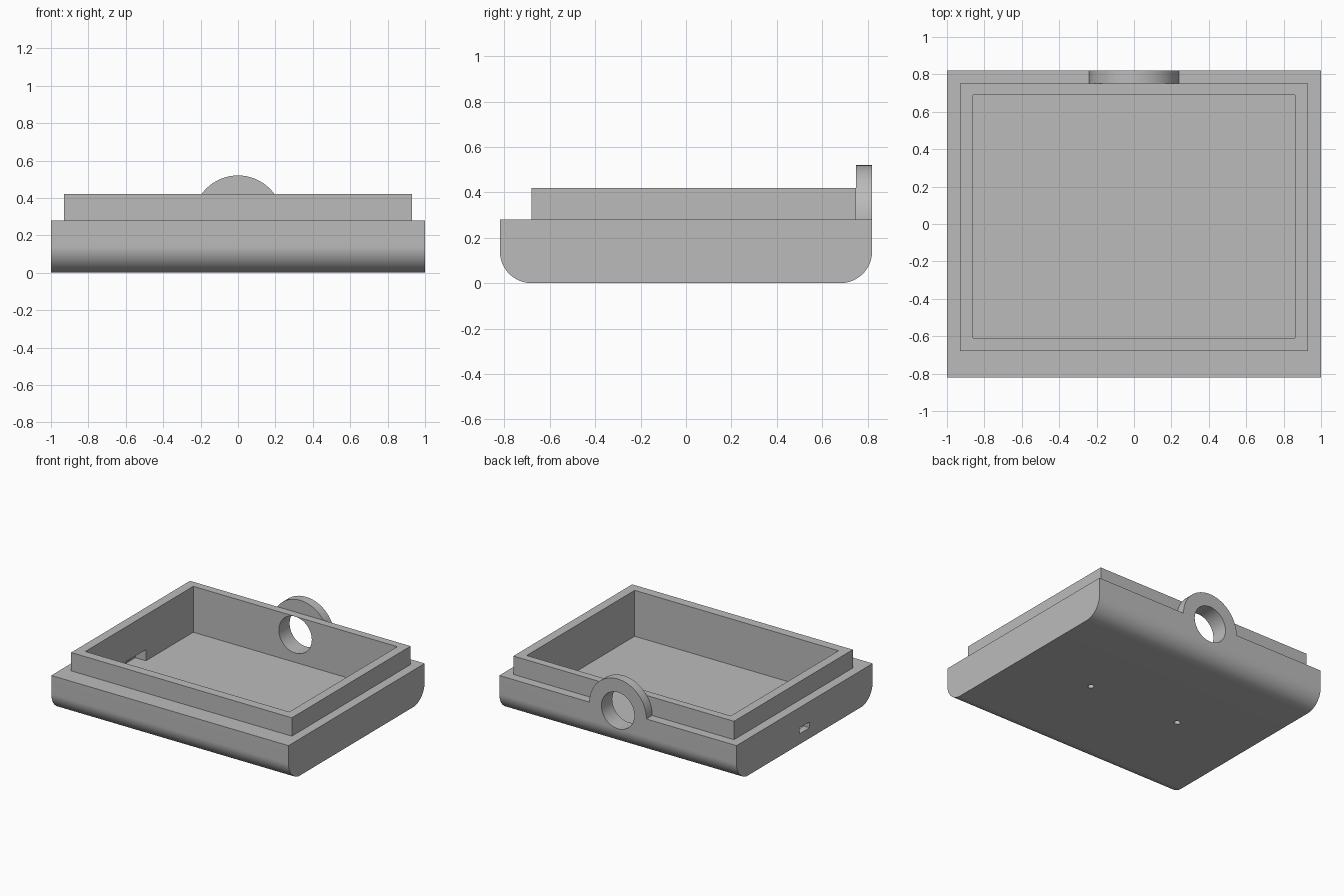
import bpy
import bmesh
from math import sin, cos, pi, radians
from mathutils import Vector

cube = bpy.data.objects.get("Cube")
if cube:
    bpy.data.objects.remove(cube)

grey = bpy.data.materials.new("plain grey")
grey.use_nodes = True
colour = (0.5, 0.5, 0.5, 1)
grey.diffuse_color = colour
grey.node_tree.nodes["Principled BSDF"].inputs["Base Color"].default_value = colour


def prism(name, outline, start, depth):
    """Extrude a closed outline of 3D points along one direction."""
    bm = bmesh.new()
    face = bm.faces.new([bm.verts.new(Vector(p) + Vector(start)) for p in outline])
    grown = bmesh.ops.extrude_face_region(bm, geom=[face])
    moved = [v for v in grown["geom"] if isinstance(v, bmesh.types.BMVert)]
    bmesh.ops.translate(bm, verts=moved, vec=depth)
    bmesh.ops.recalc_face_normals(bm, faces=bm.faces)
    mesh = bpy.data.meshes.new(name)
    bm.to_mesh(mesh)
    bm.free()
    mesh.materials.append(grey)
    obj = bpy.data.objects.new(name, mesh)
    bpy.context.collection.objects.link(obj)
    return obj


def box(name, x0, x1, y0, y1, z0, z1):
    corners = [(x0, y0, z0), (x1, y0, z0), (x1, y1, z0), (x0, y1, z0)]
    return prism(name, corners, (0, 0, 0), (0, 0, z1 - z0))


def arc(radius, start, end, steps):
    return [(radius * cos(start + (end - start) * i / steps),
             radius * sin(start + (end - start) * i / steps)) for i in range(steps + 1)]


WIDTH, BACK, RIM, TOP, FLOOR = 1.0, 0.82, 0.28, 0.42, 0.07
LIP_BACK, FILLET = 0.75, 0.14

# Base shell with rounded lower front and back edges
right = [(BACK - FILLET + a, FILLET + b) for a, b in arc(FILLET, -pi / 2, 0, 24)]
side = right + [(BACK, RIM), (-BACK, RIM)] + [(-y, z) for y, z in reversed(right)]
case = prism("case", [(0, y, z) for y, z in side], (-WIDTH, 0, 0), (2 * WIDTH, 0, 0))

# Raised lip and the half-round strap loop
lip = box("lip", -0.93, 0.93, -0.68, LIP_BACK, 0.2, TOP)
loop_outline = arc(0.24, 0, pi, 64) + [(-0.24, -0.05), (0.24, -0.05)]
loop = prism("strap_loop", [(x, 0, z) for x, z in loop_outline],
             (0, LIP_BACK, RIM), (0, BACK - LIP_BACK, 0))

# Cutters: cavity, loop hole, port with its inner pocket, and two blind pin holes
cavity = box("cavity_cutter", -0.86, 0.86, -0.61, 0.69, FLOOR, 0.8)
hole = prism("loop_hole_cutter", [(x, 0, z) for x, z in arc(0.139, 0, 2 * pi, 64)[:-1]],
             (0, 0.6, RIM), (0, 0.4, 0))
pocket = box("pocket_cutter", -0.95, -0.8, -0.12, 0.12, FLOOR, 0.155)
port = box("port_cutter", -1.1, -0.9, -0.06, 0.06, 0.08, 0.125)
pins = [prism("pin_hole_cutter", [(x, y, 0) for x, y in arc(0.022, 0, 2 * pi, 24)[:-1]],
              (px, 0, -0.05), (0, 0, 0.085)) for px in (-0.39, 0.39)]

steps = [(lip, "UNION"), (loop, "UNION")]
steps += [(c, "DIFFERENCE") for c in [cavity, hole, pocket, port] + pins]
for tool, operation in steps:
    mod = case.modifiers.new(tool.name, "BOOLEAN")
    mod.operation = operation
    mod.solver = "EXACT"
    mod.object = tool
    tool.hide_render = True

# Bake the booleans, then drop the helpers
graph = bpy.context.evaluated_depsgraph_get()
baked = bpy.data.meshes.new_from_object(case.evaluated_get(graph))
case.modifiers.clear()
case.data = baked
baked.materials.clear()
baked.materials.append(grey)
for polygon in baked.polygons:
    polygon.material_index = 0
for tool, operation in steps:
    bpy.data.objects.remove(tool)

# Smooth curves with sharp corners
bpy.ops.object.select_all(action="DESELECT")
case.select_set(True)
bpy.context.view_layer.objects.active = case
bpy.ops.object.shade_smooth_by_angle(angle=radians(30))
